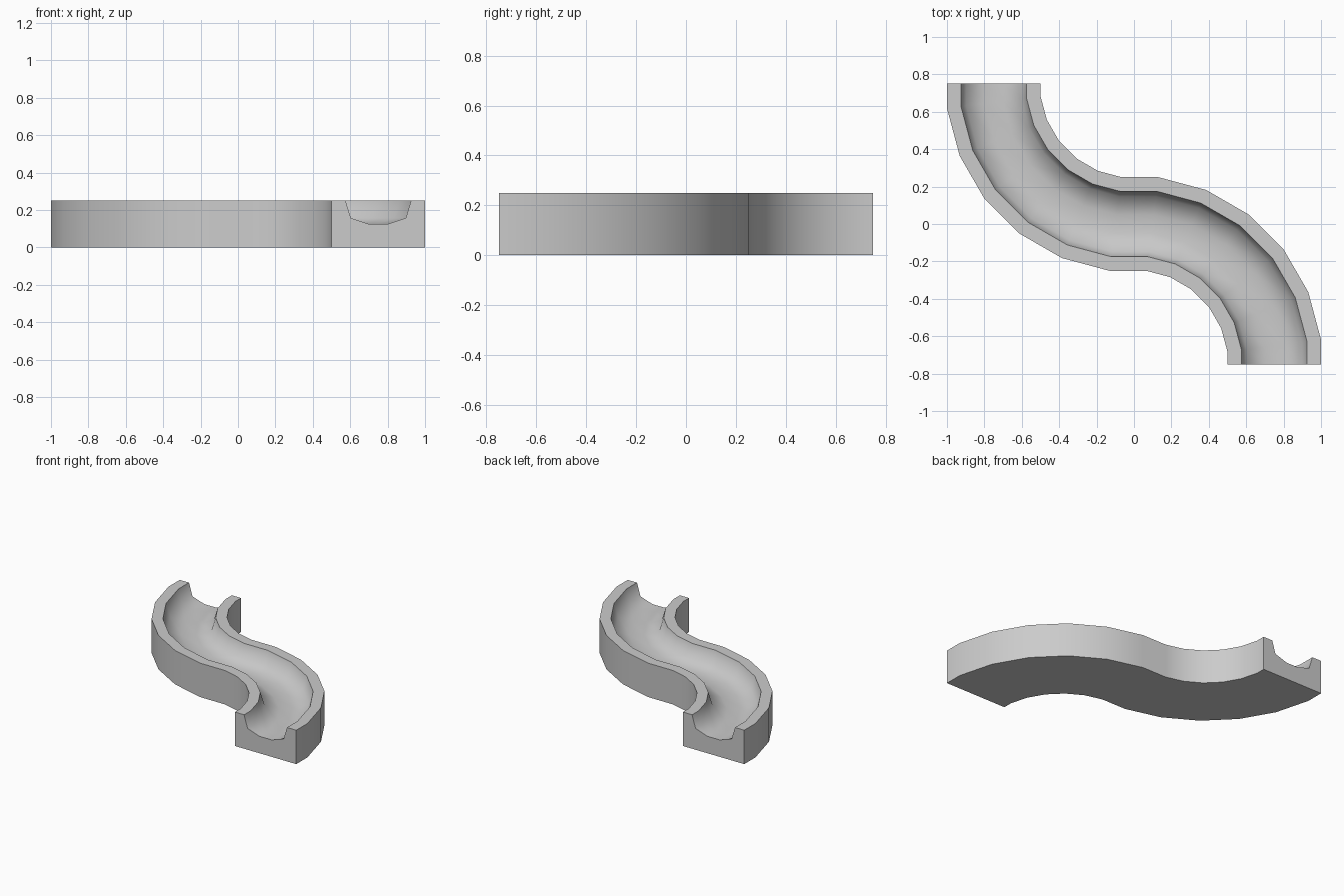
import bpy, bmesh, math

if "Cube" in bpy.data.objects:
    bpy.data.objects.remove(bpy.data.objects["Cube"])

# Channel cross-section: (offset from centre line, height)
profile = [(-0.25, 0), (-0.25, 0.25), (-0.175, 0.25), (-0.147, 0.157), (-0.05, 0.125),
           (0.05, 0.125), (0.147, 0.157), (0.175, 0.25), (0.25, 0.25), (0.25, 0)]
STEP, R = math.radians(15), 0.75

# Stations along one quarter bend: straight-on ends, mitred corners between
stations = [(0, 1)] + [(STEP * (k + 0.5), 1 / math.cos(STEP / 2)) for k in range(6)]


def ring(angle, scale, half):
    """Cross-section at one station; half = 1 first bend, -1 rotated second bend."""
    pts = []
    for off, z in profile:
        r = (R - off * half) * scale
        pts.append((-half * r * math.cos(angle), half * (R - r * math.sin(angle)), z))
    return pts


rings = [ring(a, s, 1) for a, s in stations] + [ring(a, s, -1) for a, s in reversed(stations)]

# Sweep the section along the S-bend and cap both ends
bm = bmesh.new()
loops = [[bm.verts.new(p) for p in pts] for pts in rings]
n = len(profile)
for a, b in zip(loops, loops[1:]):
    for i in range(n):
        j = (i + 1) % n
        bm.faces.new((a[i], a[j], b[j], b[i]))
bm.faces.new(loops[0])
bm.faces.new(loops[-1][::-1])
bmesh.ops.recalc_face_normals(bm, faces=bm.faces)

mesh = bpy.data.meshes.new("s_bend_channel")
bm.to_mesh(mesh)
bm.free()
obj = bpy.data.objects.new("s_bend_channel", mesh)
bpy.context.collection.objects.link(obj)

# Smooth walls and trough, sharp rims
bpy.context.view_layer.objects.active = obj
obj.select_set(True)
bpy.ops.object.shade_smooth_by_angle(angle=math.radians(60))
